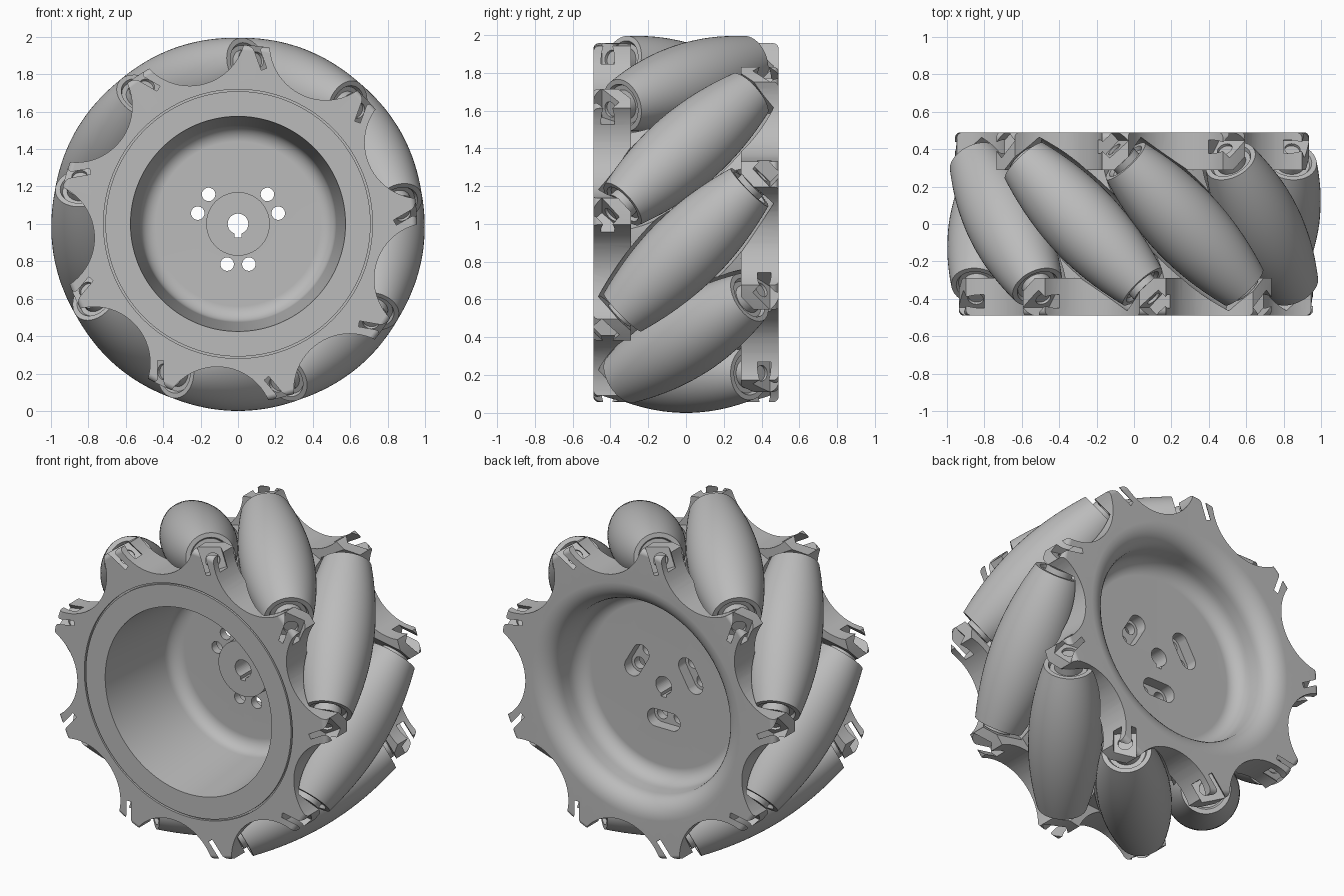
import bpy, bmesh, math
from mathutils import Matrix, Vector

cube = bpy.data.objects.get("Cube")
if cube:
    bpy.data.objects.remove(cube)

COUNT = 9            # rollers around the wheel
AXLE = 0.79          # distance of roller axes from the wheel axis
HALF = 0.475         # half length of a roller
CENTRE = Vector((0, 0, 1))

grey = bpy.data.materials.new("grey metal")
grey.use_nodes = True
colour = (0.5, 0.5, 0.5, 1)
grey.diffuse_color = colour
grey.node_tree.nodes["Principled BSDF"].inputs["Base Color"].default_value = colour


def make(name, bm):
    bmesh.ops.recalc_face_normals(bm, faces=bm.faces)
    mesh = bpy.data.meshes.new(name)
    bm.to_mesh(mesh)
    bm.free()
    mesh.materials.append(grey)
    ob = bpy.data.objects.new(name, mesh)
    bpy.context.collection.objects.link(ob)
    return ob


def lathe(bm, profile, steps, matrix):
    """Turn (radius, height) points around local z, then place the result."""
    verts = [bm.verts.new((r, 0, h)) for r, h in profile]
    edges = [bm.edges.new(p) for p in zip(verts, verts[1:])]
    before = set(bm.verts) - set(verts)
    bmesh.ops.spin(bm, geom=verts + edges, cent=(0, 0, 0), axis=(0, 0, 1),
                   angle=math.tau, steps=steps, use_merge=False)
    new = [v for v in bm.verts if v not in before]
    bmesh.ops.remove_doubles(bm, verts=new, dist=1e-5)
    new = [v for v in bm.verts if v not in before]
    bmesh.ops.transform(bm, matrix=matrix, verts=new)


def rod(bm, radius, low, high, matrix, steps=32):
    lathe(bm, [(0, low), (radius, low), (radius, high), (0, high)], steps, matrix)


def box(bm, low, high, matrix):
    low, high = Vector(low), Vector(high)
    size = Matrix.Diagonal((*(high - low), 1))
    bmesh.ops.create_cube(bm, size=1, matrix=matrix @ Matrix.Translation((low + high) / 2) @ size)


def roller_frame(i):
    """Local x is radial, local z runs along the roller towards the front."""
    a = math.radians(110 + 360 / COUNT * i)
    radial = Vector((math.cos(a), 0, math.sin(a)))
    along = Vector((math.sin(a), -1, -math.cos(a))).normalized()
    m = Matrix((radial, along.cross(radial), along)).transposed().to_4x4()
    return Matrix.Translation(CENTRE + radial * AXLE) @ m


def barrel(grow, half, rings=20):
    pts = []
    for k in range(rings + 1):
        t = half * (2 * k / rings - 1)
        pts.append((1 - math.sqrt(AXLE ** 2 + t * t / 2) + grow, t))
    return pts


def arc(r, h, radius, height, start, end, steps=7):
    """Elliptical fillet as (radius, height) points."""
    angles = [math.radians(start + (end - start) * k / steps) for k in range(steps + 1)]
    return [(r + radius * math.cos(t), h + height * math.sin(t)) for t in angles]


def cut(target, bm):
    """Subtract a temporary cutter from the target."""
    cutter = make("cutter", bm)
    cutter.hide_render = True
    mod = target.modifiers.new("cut", 'BOOLEAN')
    mod.object, mod.operation, mod.solver = cutter, 'DIFFERENCE', 'EXACT'
    bpy.context.view_layer.update()
    done = bpy.data.meshes.new_from_object(
        target.evaluated_get(bpy.context.evaluated_depsgraph_get()))
    target.modifiers.clear()
    target.data = done
    bpy.data.objects.remove(cutter)


def smooth(ob, angle=30):
    bpy.ops.object.select_all(action='DESELECT')
    ob.select_set(True)
    bpy.context.view_layer.objects.active = ob
    bpy.ops.object.shade_smooth_by_angle(angle=math.radians(angle))


# Wheel axis frame: local z points to the back, local x to the right
wheel = Matrix.Translation(CENTRE) @ Matrix.Rotation(-math.pi / 2, 4, 'X')
half_turn = Matrix.Translation(CENTRE) @ Matrix.Rotation(math.pi, 4, 'Z') @ Matrix.Translation(-CENTRE)

# Hub body: two rims, drum, web and centre boss turned from one section
section = [(0, .05), (.17, .05), (.17, .1), *arc(.44, .02, .085, .08, 90, 0),
           (.575, -.49), (.709, -.49), (.709, -.475), (.719, -.475), (.719, -.49),
           *arc(.927, -.46, .03, .03, -90, 0), (.957, -.29), (.78, -.29),
           (.78, .29), (.957, .29), *arc(.927, .46, .03, .03, 0, 90),
           *arc(.72, .38, .125, .11, 90, 180), *arc(.5, .32, .09, .1, 0, -90), (0, .22)]
bm = bmesh.new()
lathe(bm, section, 144, wheel)
hub = make("hub", bm)

# Clearance for the rollers, in groups that do not touch
for group in range(3):
    bm = bmesh.new()
    for i in range(group, COUNT, 3):
        end = HALF + 0.03
        lathe(bm, [(0, -end), *barrel(0.018, end), (0, end)], 40, roller_frame(i))
    cut(hub, bm)

# Scallops between the ears of each rim
bm = bmesh.new()
for i in range(COUNT):
    a = math.radians(104 + 360 / COUNT * i)
    place = wheel @ Matrix.Translation((1.07 * math.cos(a), -1.07 * math.sin(a), 0))
    rod(bm, 0.3, -0.6, -0.285, place, 64)
    rod(bm, 0.3, -0.6, -0.285, half_turn @ place, 64)
cut(hub, bm)

# Short bolt pockets, open outwards, behind the faces of the ears
for side in (1, -1):
    bm = bmesh.new()
    for i in range(COUNT):
        m = roller_frame(i) @ Matrix.Rotation(0 if side > 0 else math.pi, 4, 'X')
        box(bm, (-.06, -.065, .565), (.3, .065, .65), m)
    cut(hub, bm)

# Bolt holes through the ears
bm = bmesh.new()
for i in range(COUNT):
    for low, high in ((.45, .62), (-.62, -.45)):
        rod(bm, 0.042, low, high, roller_frame(i), 24)
cut(hub, bm)

# Shaft bore with keyway
bm = bmesh.new()
rod(bm, 0.055, -0.2, 0.4, wheel, 40)
cut(hub, bm)
bm = bmesh.new()
box(bm, (-.018, 0, -.2), (.018, .072, .4), wheel)
cut(hub, bm)

# Screw holes in pairs, with a slot behind each pair
holes, slots = bmesh.new(), bmesh.new()
for k in range(3):
    turn = wheel @ Matrix.Rotation(math.tau * k / 3 + math.pi / 2, 4, 'Z')
    for s in (-1, 1):
        rod(holes, 0.036, -0.2, 0.4, turn @ Matrix.Translation((.215, .058 * s, 0)), 28)
    prism = [slots.verts.new(turn @ Vector((
        .215 + .055 * math.cos(t), .055 * math.sin(t) + math.copysign(.058, math.sin(t)), .15)))
        for t in [math.tau * (n + .5) / 32 for n in range(32)]]
    face = slots.faces.new(prism)
    top = bmesh.ops.extrude_face_region(slots, geom=[face])["geom"]
    shift = turn.to_3x3() @ Vector((0, 0, .2))
    bmesh.ops.translate(slots, vec=shift, verts=[v for v in top if isinstance(v, bmesh.types.BMVert)])
cut(hub, slots)
cut(hub, holes)
smooth(hub)
weighted = hub.modifiers.new("flat rim faces", 'WEIGHTED_NORMAL')
weighted.keep_sharp = True

# Barrel rollers with recessed ends, and their axles with washers
for i in range(COUNT):
    frame = roller_frame(i)
    bm = bmesh.new()
    lip = [(0, HALF - .02), (.105, HALF - .02), (.115, HALF)]
    lower = [(r, -h) for r, h in lip]
    lathe(bm, lower + barrel(0, HALF) + lip[::-1], 56, frame)
    smooth(make(f"roller_{i + 1}", bm))

    bm = bmesh.new()
    rod(bm, 0.041, -0.55, 0.55, frame, 24)
    for low in (HALF - .03, -HALF - .025):
        rod(bm, 0.08, low, low + .055, frame)
    smooth(make(f"axle_{i + 1}", bm))
